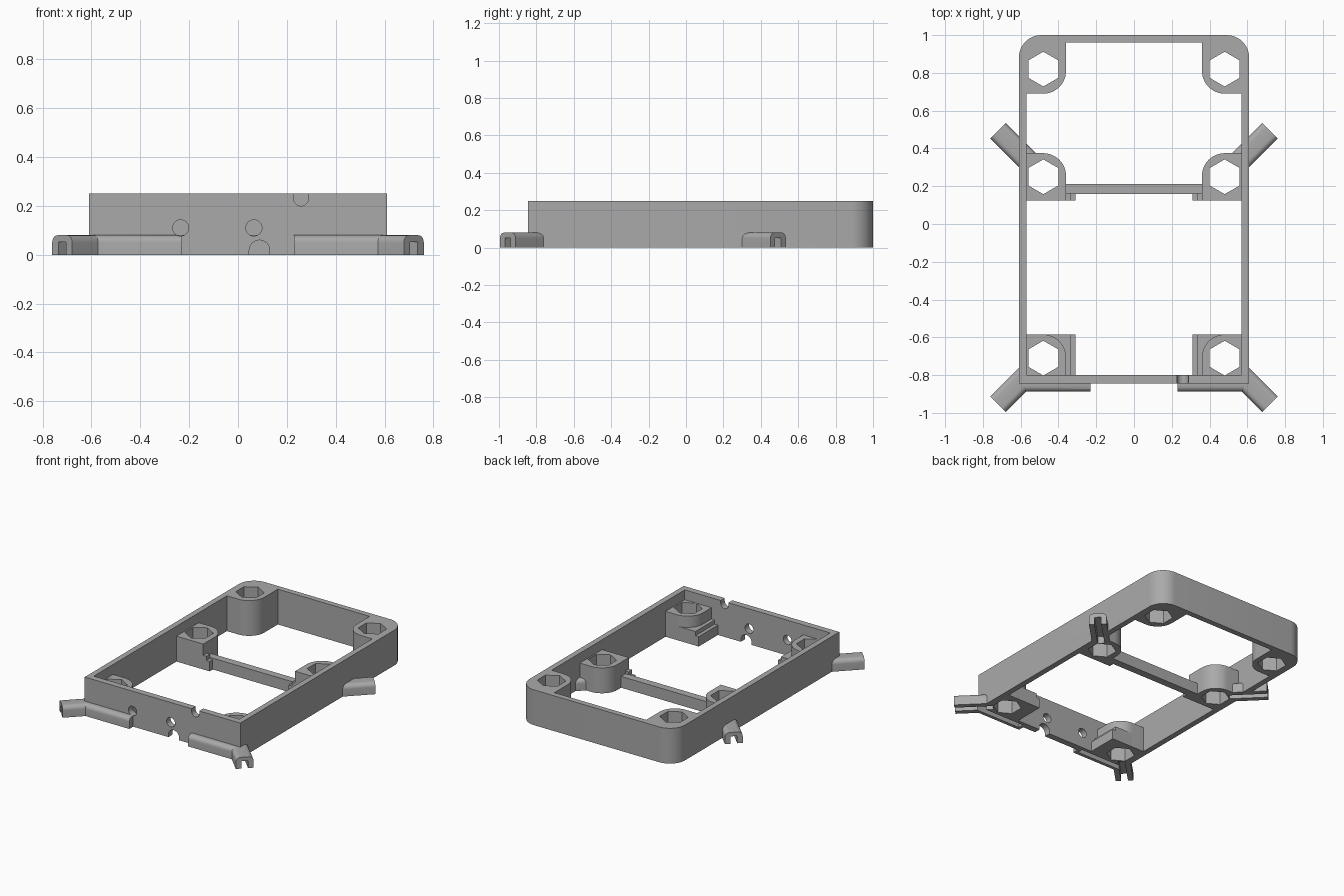
import bpy, bmesh, math
from mathutils import Matrix, Vector

old = bpy.data.objects.get("Cube")
if old:
    bpy.data.objects.remove(old, do_unlink=True)

grey = bpy.data.materials.new("mid_grey_plastic")
grey.use_nodes = True
COLOR = (0.4, 0.4, 0.4, 1)
grey.diffuse_color = COLOR
grey.node_tree.nodes["Principled BSDF"].inputs["Base Color"].default_value = COLOR

X, Y, Z = Vector((1, 0, 0)), Vector((0, 1, 0)), Vector((0, 0, 1))
HEIGHT, BOSS_TOP, ARM_TOP = 0.25, 0.18, 0.08
solids, cutters = [], []


def prism(name, pts, lo, hi, axes=(X, Y, Z), origin=(0, 0, 0), group=solids):
    """Extrude a 2D outline along the third axis."""
    m = Matrix.Translation(origin) @ Matrix(axes).transposed().to_4x4()
    bm = bmesh.new()
    face = bm.faces.new([bm.verts.new((a, b, lo)) for a, b in pts])
    ext = bmesh.ops.extrude_face_region(bm, geom=[face])
    top = [v for v in ext["geom"] if isinstance(v, bmesh.types.BMVert)]
    bmesh.ops.translate(bm, verts=top, vec=(0, 0, hi - lo))
    bm.transform(m)
    bmesh.ops.recalc_face_normals(bm, faces=bm.faces)
    mesh = bpy.data.meshes.new(name)
    bm.to_mesh(mesh)
    bm.free()
    mesh.materials.append(grey)
    ob = bpy.data.objects.new(name, mesh)
    bpy.context.collection.objects.link(ob)
    ob.hide_render = group is cutters
    group.append(ob)
    return ob


def arc(cx, cy, r, start, end, steps=12):
    angles = [math.radians(start + (end - start) * i / steps) for i in range(steps + 1)]
    return [(cx + r * math.cos(a), cy + r * math.sin(a)) for a in angles]


def rect(x0, x1, y0, y1):
    return [(x0, y0), (x1, y0), (x1, y1), (x0, y1)]


def flip(pts, s):
    return [(s * x, y) for x, y in pts]


# Outer frame, rounded at the back, with an open middle
prism("frame", [(-0.61, -0.845), (0.61, -0.845)] + arc(0.49, 0.88, 0.12, 0, 90)
      + arc(-0.49, 0.88, 0.12, 90, 180), 0, HEIGHT)
opening = prism("opening_cutter", rect(-0.57, 0.57, -0.80, 0.96), -0.1, 0.4, group=cutters)

# Low bar across the middle
prism("cross_bar", rect(-0.37, 0.37, 0.16, 0.213), 0, ARM_TOP)

for side, s in (("left", 1), ("right", -1)):
    # Screw bosses with hexagonal holes
    back = [(0.575, 0.965), (0.36, 0.965)] + arc(0.48, 0.81, 0.12, 180, 270) + [(0.575, 0.69)]
    middle = [(0.575, 0.375)] + arc(0.48, 0.255, 0.12, 90, 180) + [(0.36, 0.125), (0.575, 0.125)]
    front = [(0.575, -0.585)] + arc(0.48, -0.705, 0.12, 90, 180) + [(0.36, -0.805), (0.575, -0.805)]
    for name, pts, top, y in (("back", back, HEIGHT, 0.82), ("middle", middle, BOSS_TOP, 0.25),
                              ("front", front, BOSS_TOP, -0.71)):
        prism(f"{name}_boss_{side}", flip(pts, s), 0, top)
        prism("hex_cutter", arc(s * 0.48, y, 0.092, 30, 330, 5), -0.1, 0.4, group=cutters)

    # Stepped shelves beside the bosses
    for name, y0, y1 in (("front", -0.805, -0.585), ("middle", 0.125, 0.165)):
        step = [(0.31, 0), (0.31, 0.07), (0.335, 0.07), (0.335, 0.1), (0.57, 0.1), (0.57, 0)]
        prism(f"{name}_shelf_{side}", flip(step, s), y0, y1, (X, Z, Y))

    # Diagonal cable arms, rounded above and grooved below
    section = [(-0.058, 0)] + arc(-0.028, 0.05, 0.03, 180, 90, 6) \
        + arc(0.028, 0.05, 0.03, 90, 0, 6) + [(0.058, 0)]
    for name, y, d in (("front", -0.953, -1), ("middle", 0.4925, 1)):
        out = Vector((s, d, 0)).normalized()
        axes, tip = (out.cross(Z), Z, out), (s * 0.72, y, 0)
        prism(f"{name}_arm_{side}", section, -0.23, 0, axes, tip)
        prism("arm_groove_cutter", rect(-0.022, 0.022, -0.1, 0.052), -0.25, 0.1,
              axes, tip, cutters)

    # Cable guides along the front wall
    guide = [(-0.84, 0), (-0.888, 0)] + arc(-0.858, 0.05, 0.03, 180, 90, 6) + [(-0.84, 0.08)]
    prism(f"front_guide_{side}", guide, 0.23, 0.6, (Y, Z, s * X))
    prism("guide_groove_cutter", rect(-0.865, -0.825, -0.1, 0.05), 0.25, 0.6,
          (Y, Z, s * X), group=cutters)

# Front wall openings: two round holes, top notch, bottom arch
for pts in (arc(-0.235, 0.11, 0.033, 0, 345, 23),
            arc(0.065, 0.11, 0.033, 0, 345, 23),
            [(0.228, 0.4)] + arc(0.258, 0.23, 0.03, 180, 360) + [(0.288, 0.4)],
            [(0.13, -0.1)] + arc(0.088, 0.018, 0.042, 0, 180) + [(0.046, -0.1)]):
    prism("front_wall_cutter", pts, -0.9, -0.78, (X, Z, Y), group=cutters)

# Long slot in one side wall
prism("side_slot_cutter", arc(-0.26, 0.135, 0.05, -90, 90) + arc(-0.46, 0.135, 0.05, 90, 270),
      -0.7, -0.55, (Y, Z, X), group=cutters)


def bounds(ob):
    cs = [Vector(c) for c in ob.bound_box]
    return [(min(c[i] for c in cs), max(c[i] for c in cs)) for i in range(3)]


# Cut the parts, bake the result and shade it
bpy.context.view_layer.update()
for ob in solids:
    for cut in cutters:
        if cut is opening and ob.name != "frame":
            continue
        if all(a[0] < b[1] and b[0] < a[1] for a, b in zip(bounds(ob), bounds(cut))):
            mod = ob.modifiers.new("cut", "BOOLEAN")
            mod.operation, mod.solver, mod.object = "DIFFERENCE", "EXACT", cut
bpy.context.view_layer.update()
graph = bpy.context.evaluated_depsgraph_get()
baked = [bpy.data.meshes.new_from_object(ob.evaluated_get(graph)) for ob in solids]
for ob, mesh in zip(solids, baked):
    ob.modifiers.clear()
    ob.data = mesh
for cut in cutters:
    bpy.data.objects.remove(cut, do_unlink=True)

bpy.ops.object.select_all(action="DESELECT")
for ob in solids:
    ob.select_set(True)
bpy.context.view_layer.objects.active = solids[0]
bpy.ops.object.shade_smooth_by_angle(angle=math.radians(30))
